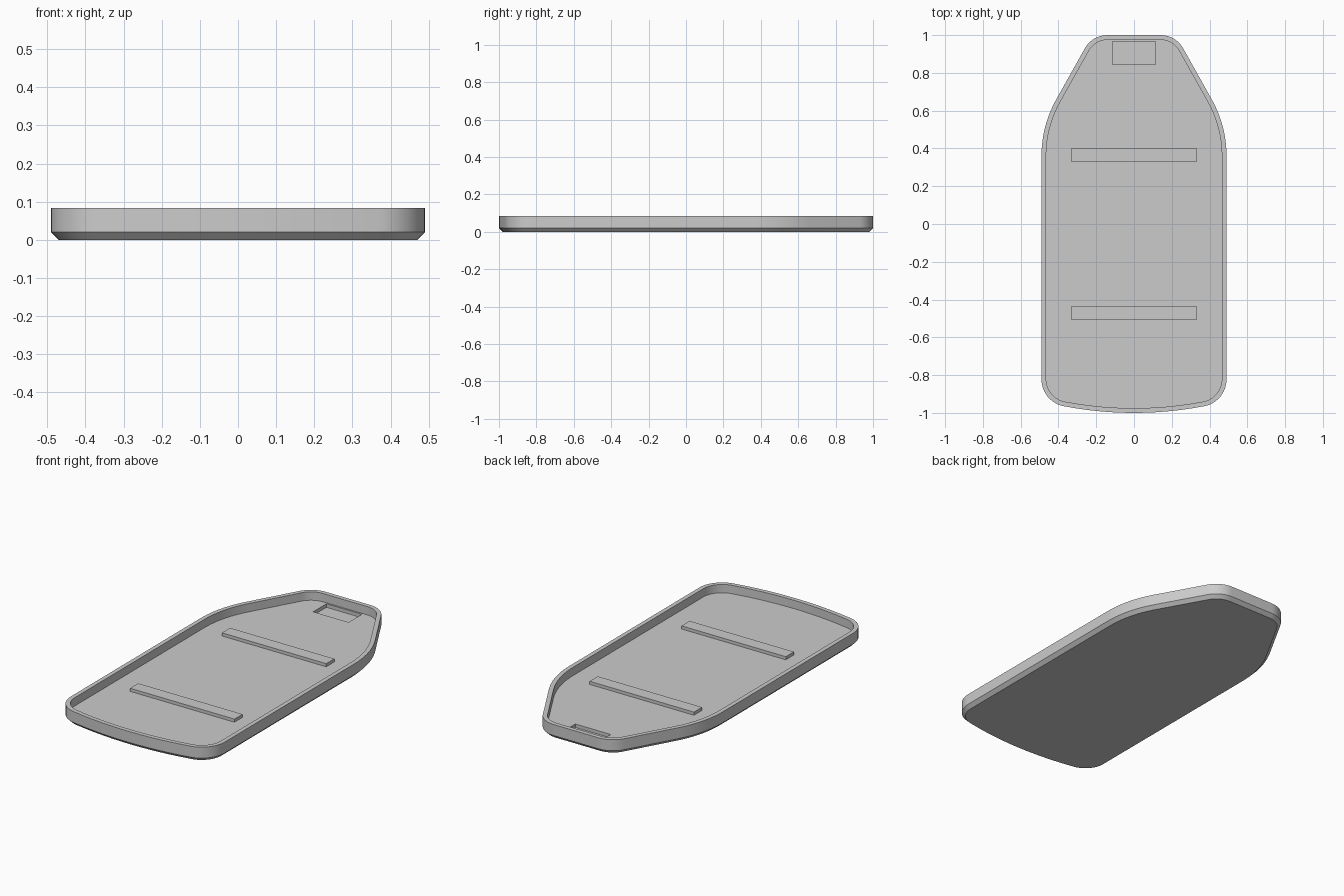
import bpy, bmesh
from math import tan, sqrt
from mathutils import Vector

cube = bpy.data.objects.get("Cube")
if cube:
    bpy.data.objects.remove(cube, do_unlink=True)

grey = bpy.data.materials.new("light_grey")
grey.use_nodes = True
colour = (0.6, 0.6, 0.6, 1)
grey.diffuse_color = colour
grey.node_tree.nodes["Principled BSDF"].inputs["Base Color"].default_value = colour

RIM_Z, FLOOR_Z, CHAMFER, RIM_W = 0.083, 0.035, 0.02, 0.025


def make_object(name, bm):
    bmesh.ops.recalc_face_normals(bm, faces=bm.faces)
    mesh = bpy.data.meshes.new(name)
    bm.to_mesh(mesh)
    bm.free()
    mesh.materials.append(grey)
    obj = bpy.data.objects.new(name, mesh)
    bpy.context.collection.objects.link(obj)
    return obj


def box(name, x, y0, y1, z0, z1):
    bm = bmesh.new()
    bmesh.ops.create_cube(bm, size=1)
    for v in bm.verts:
        v.co.x *= 2 * x
        v.co.y = y1 if v.co.y > 0 else y0
        v.co.z = z1 if v.co.z > 0 else z0
    return make_object(name, bm)


def fillet(before, corner, after, length, steps=12):
    """Circular arc that starts and ends `length` away from the corner."""
    corner = Vector(corner)
    a = (Vector(before) - corner).normalized()
    b = (Vector(after) - corner).normalized()
    half_angle = a.angle(b) / 2
    radius = length * tan(half_angle)
    centre = corner + (a + b).normalized() * sqrt(length ** 2 + radius ** 2)
    start, end = corner + a * length - centre, corner + b * length - centre
    return [centre + start.lerp(end, i / steps).normalized() * radius
            for i in range(steps + 1)]


def inset(points, distance):
    """Move a clockwise closed outline inward with mitred corners."""
    result = []
    for i, p in enumerate(points):
        d0 = (p - points[i - 1]).normalized()
        d1 = (points[(i + 1) % len(points)] - p).normalized()
        n0, n1 = Vector((d0.y, -d0.x)), Vector((d1.y, -d1.x))
        result.append(p + (n0 + n1) * distance / (1 + n0.dot(n1)))
    return result


# Right half of the outline, from the narrow back end to the curved front
tip, shoulder, heel = (0.221, 1), (0.49, 0.52), (0.49, -0.942)
half = fillet((0, 1), tip, shoulder, 0.08)
half += fillet(tip, shoulder, heel, 0.16)
half += fillet(shoulder, heel, (0.37, -0.965), 0.12)
front_arc = [0.3, 0.24, 0.18, 0.12, 0.06]
half += [Vector((x, -1 + 0.256 * x * x)) for x in front_arc]
outline = half + [Vector((0, -1))] + [Vector((-p.x, p.y)) for p in reversed(half)]

# Tray body: chamfered base, outer wall, rim, inner wall and floor
sections = [(CHAMFER, 0), (0, CHAMFER), (0, RIM_Z), (RIM_W, RIM_Z), (RIM_W, FLOOR_Z)]
bm = bmesh.new()
rings = [[bm.verts.new((p.x, p.y, z)) for p in inset(outline, d)] for d, z in sections]
for low, high in zip(rings, rings[1:]):
    for i in range(len(low)):
        bm.faces.new((low[i - 1], low[i], high[i], high[i - 1]))
bm.faces.new(rings[0])
bm.faces.new(rings[-1])
tray = make_object("tray", bm)

# Rectangular pocket sunk into the floor at the narrow end
cutter = box("pocket_cutter", 0.113, 0.845, 0.965, FLOOR_Z - 0.02, FLOOR_Z + 0.02)
cutter.hide_render = True
cut = tray.modifiers.new("pocket", "BOOLEAN")
cut.operation = "DIFFERENCE"
cut.solver = "EXACT"
cut.object = cutter
bpy.ops.object.select_all(action="DESELECT")
tray.select_set(True)
bpy.context.view_layer.objects.active = tray
bpy.ops.object.modifier_apply(modifier=cut.name)
bpy.data.objects.remove(cutter, do_unlink=True)
bpy.ops.object.shade_smooth_by_angle(angle=0.5)

# Two cross ribs raised from the floor
for name, y in (("front_rib", -0.47), ("back_rib", 0.365)):
    box(name, 0.332, y - 0.037, y + 0.037, FLOOR_Z - 0.005, FLOOR_Z + 0.018)
